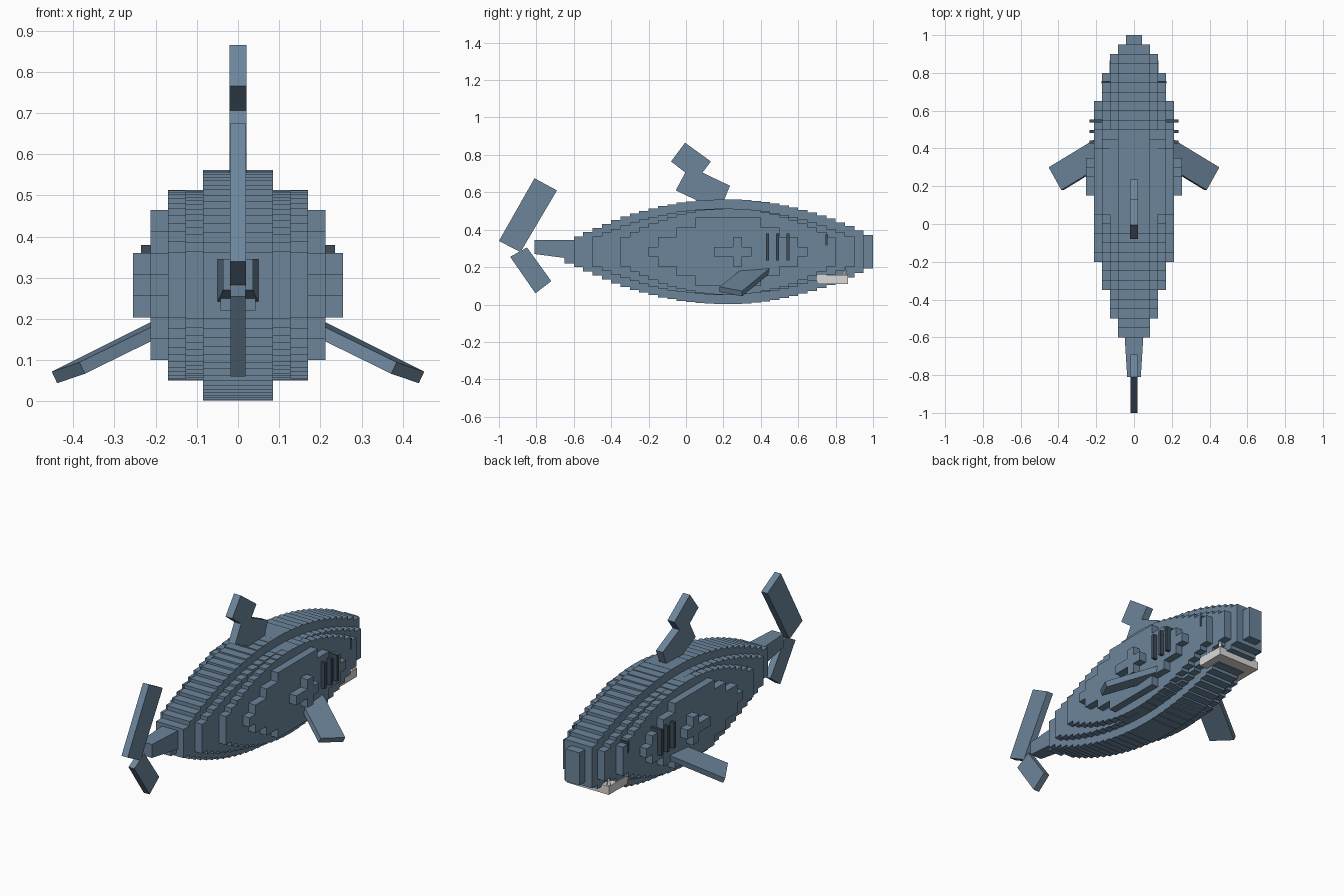
import bpy, bmesh
from mathutils import Vector, Matrix

cube = bpy.data.objects.get("Cube")
if cube:
    bpy.data.objects.remove(cube, do_unlink=True)


def material(name, rgb):
    m = bpy.data.materials.new(name)
    m.use_nodes = True
    m.diffuse_color = (*rgb, 1)
    m.node_tree.nodes["Principled BSDF"].inputs["Base Color"].default_value = (*rgb, 1)
    return m


SKIN = material("slate blue skin", (0.15, 0.235, 0.33))
DARK = material("dark slate", (0.05, 0.075, 0.1))
WHITE = material("tooth white", (0.72, 0.70, 0.68))
MID = 0.282  # height of the body axis
STEP = 0.05  # slice length
CELL = 0.052  # block height


def finish(name, bm, mat):
    bmesh.ops.recalc_face_normals(bm, faces=bm.faces)
    mesh = bpy.data.meshes.new(name)
    bm.to_mesh(mesh)
    bm.free()
    mesh.materials.append(mat)
    ob = bpy.data.objects.new(name, mesh)
    bpy.context.collection.objects.link(ob)
    return ob


def add_box(bm, lo, hi):
    lo, hi = Vector(lo), Vector(hi)
    mat = Matrix.Translation((lo + hi) / 2) @ Matrix.Diagonal((*(hi - lo), 1))
    bmesh.ops.create_cube(bm, size=1, matrix=mat)


def box(name, lo, hi, mat):
    bm = bmesh.new()
    add_box(bm, lo, hi)
    return finish(name, bm, mat)


def slab(name, quad, shift, mat):
    """Closed slab: a flat outline swept along shift."""
    bm = bmesh.new()
    face = bm.faces.new([bm.verts.new(p) for p in quad])
    swept = bmesh.ops.extrude_face_region(bm, geom=[face], use_keep_orig=True)
    verts = [g for g in swept["geom"] if isinstance(g, bmesh.types.BMVert)]
    bmesh.ops.translate(bm, verts=verts, vec=shift)
    return finish(name, bm, mat)


def fin(name, outline, half):
    return slab(name, [(-half, y, z) for y, z in outline], (2 * half, 0, 0), SKIN)


# Stepped body: half width, first y, last y, centre, reach, half height, block snapping
layers = [
    (0.042, -0.65, 1.00, 0.21, 0.93, 0.28, False),
    (0.085, -0.60, 0.95, 0.21, 0.93, 0.28, False),
    (0.128, -0.50, 0.90, 0.20, 0.84, 0.231, False),
    (0.170, -0.35, 0.80, 0.225, 0.68, 0.231, False),
    (0.212, -0.20, 0.65, 0.225, 0.45, 0.18, True),
    (0.255, 0.15, 0.35, 0.25, 0.14, 0.08, True),
]
bm = bmesh.new()
for half, start, end, centre, reach, tall, snap in layers:
    for i in range(round((end - start) / STEP)):
        y = start + i * STEP
        d = (y + STEP / 2 - centre) / reach
        h = tall * (1 - d * d)
        if snap:
            h = CELL * (0.5 + max(0, round(h / CELL - 0.5)))
        h = max(h, 0.026 if snap else 0.062)
        if half > 0.25:  # raised cross on each flank
            h = CELL * (1.5 if abs(y - 0.25) < 0.01 else 0.5)
        add_box(bm, (-half, y, MID - h), (half, y + STEP, MID + h))
finish("body", bm, SKIN)

# Tapered tail stalk
bm = bmesh.new()
ends = []
for y, w, low in ((-0.81, 0.036, 0.27), (-0.54, 0.053, 0.235)):
    ends.append([bm.verts.new(p) for p in
                 ((-w, y, low), (w, y, low), (w, y, 0.345), (-w, y, 0.345))])
for ring in ends:
    bm.faces.new(ring)
for i in range(4):
    j = (i + 1) % 4
    bm.faces.new((ends[0][i], ends[0][j], ends[1][j], ends[1][i]))
finish("tail_stalk", bm, SKIN)

# Upright fins
fin("upper_tail_fin", [(-0.81, 0.675), (-0.69, 0.61), (-0.885, 0.28), (-1, 0.34)], 0.019)
fin("lower_tail_fin", [(-0.94, 0.255), (-0.85, 0.305), (-0.72, 0.125), (-0.805, 0.06)], 0.018)
fin("dorsal_fin_base", [(-0.055, 0.61), (0.015, 0.74), (0.235, 0.635), (0.18, 0.5)], 0.021)
fin("dorsal_fin_tip", [(-0.08, 0.765), (-0.005, 0.865), (0.133, 0.765), (0.055, 0.66)], 0.021)

# Paired parts
for side, s in (("left", 1), ("right", -1)):
    quad = [(0.452, 0.30, 0.072), (0.385, 0.18, 0.095),
            (0.13, 0.335, 0.22), (0.197, 0.455, 0.2)]
    slab(side + "_side_fin", [(s * x, y, z) for x, y, z in quad],
         (-s * 0.013, 0, -0.028), SKIN)
    for n, y in enumerate((0.435, 0.49, 0.545)):
        box(f"{side}_gill_{n + 1}", (s * 0.16, y - 0.008, 0.235),
            (s * 0.236, y + 0.008, 0.38), DARK)
    box(side + "_eye", (s * 0.12, 0.743, 0.315), (s * 0.172, 0.758, 0.375), DARK)
    # Corner teeth
    bm = bmesh.new()
    bmesh.ops.create_cone(bm, cap_ends=True, segments=4, radius1=0.014, radius2=0,
                          depth=0.06, matrix=Matrix.Translation((s * 0.118, 0.85, 0.185)))
    finish(side + "_tooth", bm, WHITE)

# Lower jaw
box("jaw", (-0.13, 0.70, 0.11), (0.13, 0.865, 0.157), WHITE)

# Fix the winding of mirrored boxes
for ob in bpy.context.collection.objects:
    if ob.type == "MESH" and ob.name.startswith("right_"):
        bm = bmesh.new()
        bm.from_mesh(ob.data)
        bmesh.ops.recalc_face_normals(bm, faces=bm.faces)
        bm.to_mesh(ob.data)
        bm.free()
